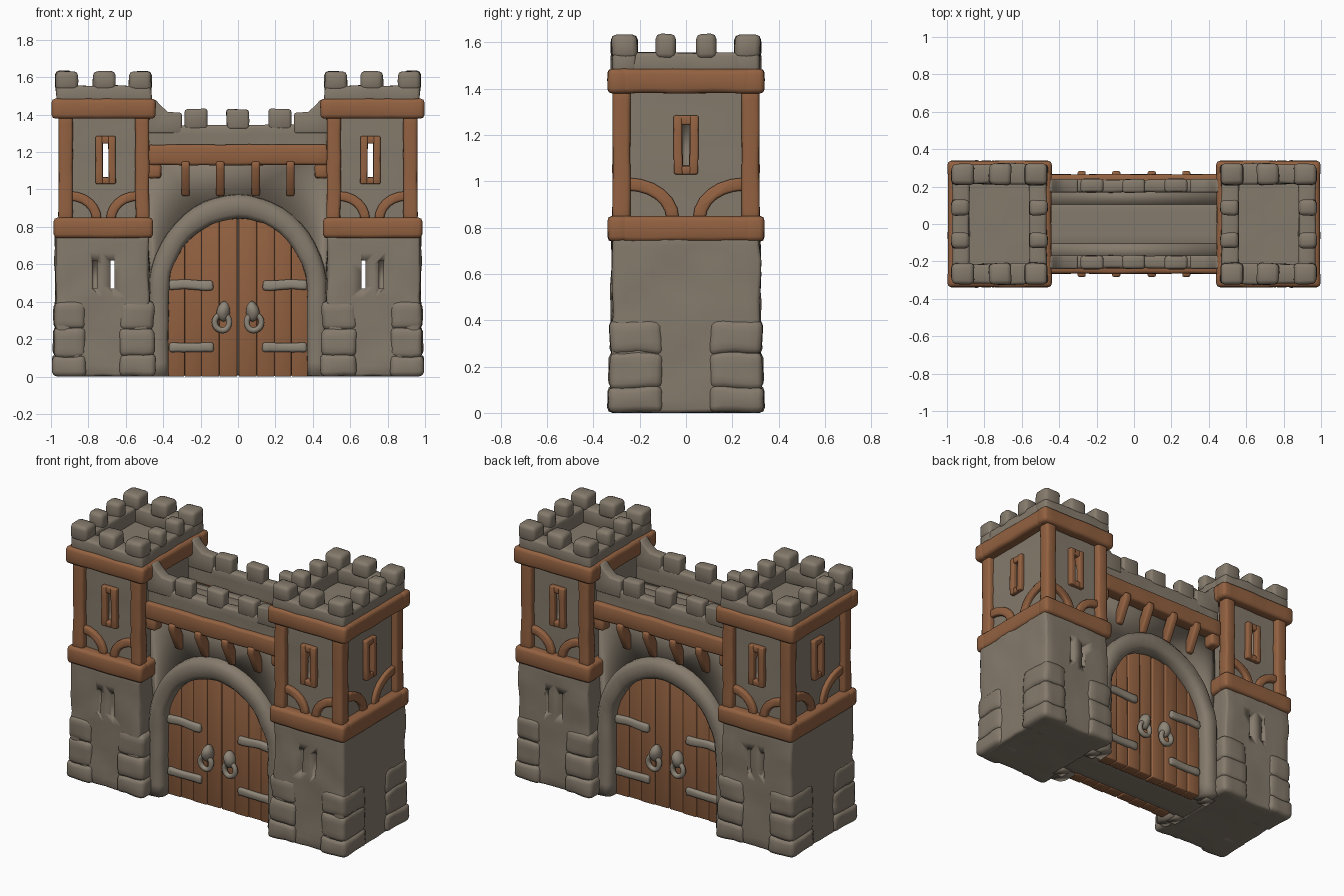
import bpy, bmesh, math
from mathutils import Vector, Matrix, noise

if "Cube" in bpy.data.objects:
    bpy.data.objects.remove(bpy.data.objects["Cube"])


def material(name, rgb):
    m = bpy.data.materials.new(name)
    m.diffuse_color = (*rgb, 1)
    m.use_nodes = True
    m.node_tree.nodes["Principled BSDF"].inputs["Base Color"].default_value = m.diffuse_color
    return m


STONE = material("stone", (0.235, 0.196, 0.150))
WOOD = material("wood", (0.29, 0.120, 0.052))
IRON = material("grey_iron", (0.27, 0.235, 0.185))


def finish(name, bm, mat, mirror="", bevel=0.0, rough=0.0, cutter=None):
    """Roughen the mesh, then soften, cut and mirror it with modifiers."""
    for v in bm.verts:
        if rough:
            v.co += noise.noise_vector(v.co * 8) * rough + noise.noise_vector(v.co * 19) * rough * 0.4
        v.co.z = max(v.co.z, 0)
    bmesh.ops.recalc_face_normals(bm, faces=bm.faces)
    me = bpy.data.meshes.new(name)
    bm.to_mesh(me)
    bm.free()
    me.materials.append(mat)
    me.polygons.foreach_set("use_smooth", [True] * len(me.polygons))
    ob = bpy.data.objects.new(name, me)
    bpy.context.collection.objects.link(ob)
    if bevel:
        b = ob.modifiers.new("soften", "BEVEL")
        b.width, b.segments, b.limit_method, b.angle_limit = bevel, 2, "ANGLE", math.radians(50)
    if cutter:
        c = ob.modifiers.new("slits", "BOOLEAN")
        c.operation, c.object, c.solver = "DIFFERENCE", cutter, "EXACT"
    if mirror:
        m = ob.modifiers.new("mirror", "MIRROR")
        m.use_axis = ("X" in mirror, "Y" in mirror, False)
        m.use_mirror_merge = False
    return ob


def add_box(bm, x, y, z, cell=0.0):
    lo, hi = Vector((x[0], y[0], z[0])), Vector((x[1], y[1], z[1]))
    size = hi - lo
    mat = Matrix.Translation((lo + hi) / 2) @ Matrix.Diagonal((*size, 1))
    bmesh.ops.create_cube(bm, size=1, matrix=mat)
    for a in range(3 if cell else 0):
        n = max(1, round(size[a] / cell))
        for i in range(1, n):
            co, no = lo.copy(), Vector((0, 0, 0))
            co[a] += size[a] * i / n
            no[a] = 1
            bmesh.ops.bisect_plane(bm, geom=bm.verts[:] + bm.edges[:] + bm.faces[:], plane_co=co, plane_no=no)


def block(name, x, y, z, mat=STONE, mirror="XY", bevel=0.015, rough=0.01, cell=0.06, cutter=None):
    bm = bmesh.new()
    add_box(bm, x, y, z, cell)
    return finish(name, bm, mat, mirror, bevel, rough, cutter)


def prism(name, pts, axis, a, b, mat, mirror="XY", bevel=0.01):
    """Extrude a 2D outline along x (outline in y,z) or y (outline in x,z)."""
    bm = bmesh.new()
    rings = [[bm.verts.new((u, w, v) if axis == "y" else (w, u, v)) for u, v in pts] for w in (a, b)]
    for r in rings:
        bm.faces.new(r)
    n = len(pts)
    for i in range(n):
        j = (i + 1) % n
        bm.faces.new((rings[0][i], rings[0][j], rings[1][j], rings[1][i]))
    return finish(name, bm, mat, mirror, bevel)


# ---- Towers ----
bm = bmesh.new()
add_box(bm, (0.66, 0.682), (-0.5, 0.5), (0.47, 0.62))
for s in (-1, 1):
    add_box(bm, (0.755, 0.777), sorted((s * 0.24, s * 0.5)), (0.47, 0.62))
add_box(bm, (0.693, 0.723), (-0.5, 0.5), (1.06, 1.25))
add_box(bm, (0.83, 1.1), (-0.014, 0.014), (1.07, 1.26))
slits = finish("slit_cutter", bm, STONE)
slits.hide_render = True
slits.display_type = "WIRE"

block("tower_base", (0.475, 0.975), (-0.318, 0.318), (0, 0.78), mirror="X", rough=0.012, cutter=slits)
block("tower_upper", (0.51, 0.925), (-0.278, 0.278), (0.76, 1.46), mirror="X", rough=0.004, cutter=slits)

# corner stones in courses
courses = [(0, 0.115, 0.010), (0.105, 0.26, 0.003), (0.25, 0.40, 0.0)]
for z0, z1, out in courses:
    block("corner_stone_outer", (0.81, 0.984 + out), (0.10, 0.327 + out), (z0, z1), bevel=0.025, rough=0.012)
    block("corner_stone_inner", (0.45 - out, 0.635), (0.10, 0.327 + out), (z0, z1), bevel=0.025, rough=0.012)

# timber belts
for label, z, x0, x1 in (("lower", (0.74, 0.85), 0.455, 0.985), ("upper", (1.38, 1.485), 0.44, 0.997)):
    block(label + "_belt_front", (x0, x1), (0.25, 0.338), z, WOOD, rough=0.004, bevel=0.02)
    block(label + "_belt_outer", (x1 - 0.09, x1 - 0.002), (-0.3, 0.3), z, WOOD, "X", rough=0.004, bevel=0.02)
    block(label + "_belt_inner", (x0 + 0.002, x0 + 0.09), (-0.3, 0.3), z, WOOD, "X", rough=0.004, bevel=0.02)

# timber posts
block("post_outer", (0.885, 0.96), (0.24, 0.317), (0.82, 1.41), WOOD, rough=0.006)
block("post_inner", (0.475, 0.55), (0.24, 0.317), (0.82, 1.41), WOOD, rough=0.006)


def brace(corner, rx, rz, t, sign):
    angles = [math.radians(90 * i / 6) for i in range(7)]
    outer = [(corner + sign * rx * math.cos(a), 0.84 + rz * math.sin(a)) for a in angles]
    inner = [(corner + sign * (rx - t) * math.cos(a), 0.84 + (rz - t) * math.sin(a)) for a in angles]
    return outer + inner[::-1]


# curved braces
prism("brace_front_outer", brace(0.895, 0.165, 0.15, 0.05, -1), "y", 0.26, 0.305, WOOD)
prism("brace_front_inner", brace(0.54, 0.165, 0.15, 0.05, 1), "y", 0.26, 0.305, WOOD)
prism("brace_side", brace(0.25, 0.22, 0.175, 0.055, -1), "x", 0.9, 0.948, WOOD)

# window frames
for x in ((0.655, 0.692), (0.724, 0.762)):
    block("front_window_jamb", x, (0.26, 0.308), (1.03, 1.285), WOOD, rough=0.004, bevel=0.007)
for z in ((1.03, 1.065), (1.245, 1.285)):
    block("front_window_rail", (0.66, 0.757), (0.26, 0.305), z, WOOD, rough=0.004, bevel=0.007)
    block("side_window_rail", (0.91, 0.95), (-0.048, 0.048), z, WOOD, "X", rough=0.004, bevel=0.007)
block("side_window_jamb", (0.91, 0.953), (0.015, 0.052), (1.03, 1.285), WOOD, rough=0.004, bevel=0.007)

# tower parapet and merlons
low, high = (1.45, 1.555), (1.53, 1.633)
block("parapet_front", (0.465, 0.972), (0.215, 0.32), low, rough=0.008)
block("parapet_outer", (0.88, 0.97), (-0.25, 0.25), low, mirror="X", rough=0.008)
block("parapet_inner", (0.467, 0.56), (-0.25, 0.25), low, mirror="X", rough=0.008)
for x in ((0.462, 0.585), (0.655, 0.775), (0.855, 0.975)):
    block("merlon_front", x, (0.21, 0.322), high, bevel=0.022, rough=0.008)
for x in ((0.46, 0.56), (0.88, 0.977)):
    block("merlon_side", x, (0.045, 0.13), high, bevel=0.022, rough=0.008)

# ---- Gatehouse ----
SPRING = 0.45


def arch(a, h, n=24):
    legs = [(a, SPRING * i / 6) for i in range(6)]
    top = [(a * math.cos(math.pi * i / n), SPRING + h * math.sin(math.pi * i / n)) for i in range(n + 1)]
    return legs + top + [(-x, z) for x, z in legs[::-1]]


block("gate_core", (-0.49, 0.49), (-0.12, 0.12), (0.005, 1.22), mirror="", rough=0.0)
prism("gate_wall", arch(0.42, 0.46) + [(-0.49, 0), (-0.49, 1.22), (0.49, 1.22), (0.49, 0)],
      "y", 0.10, 0.19, STONE, "Y", 0)

# arch surround, a rounded section swept along the opening
bm = bmesh.new()
section = [(0, 0.12), (0, 0.225), (0.2, 0.248), (0.75, 0.252), (1, 0.225), (1.05, 0.12)]
rings = [[bm.verts.new((i[0] + (o[0] - i[0]) * t, y, i[1] + (o[1] - i[1]) * t)) for t, y in section]
         for i, o in zip(arch(0.37, 0.395), arch(0.475, 0.52))]
for r, q in zip(rings, rings[1:]):
    for k in range(6):
        bm.faces.new((r[k], r[(k + 1) % 6], q[(k + 1) % 6], q[k]))
bm.faces.new(rings[0])
bm.faces.new(rings[-1])
finish("arch_surround", bm, STONE, "Y", 0, 0.008)

# door planks
edges = [0.004, 0.10, 0.195, 0.285, 0.375]
for k, (a, b) in enumerate(zip(edges, edges[1:])):
    xs = [a + (b - a) * i / 5 for i in range(6)]
    top = [(x, SPRING + 0.405 * math.sqrt(max(0, 1 - (x / 0.376) ** 2))) for x in xs]
    prism("door_plank", [(b, 0), (a, 0)] + top, "y", 0.10, 0.172 + 0.006 * (k % 2), WOOD, bevel=0.006)

# hinges and knockers
for z in (0.155, 0.49):
    block("hinge", (0.13, 0.37), (0.165, 0.2), (z - 0.026, z + 0.026), IRON, bevel=0.014, rough=0.007, cell=0.04)
bm = bmesh.new()
bmesh.ops.create_icosphere(bm, subdivisions=3, radius=1,
                           matrix=Matrix.Translation((0.075, 0.195, 0.35)) @ Matrix.Diagonal((0.035, 0.04, 0.055, 1)))
finish("knocker_boss", bm, IRON, "XY", 0, 0.012)
bm = bmesh.new()
loops = []
for i in range(20):
    a = 2 * math.pi * i / 20
    loops.append([bm.verts.new(((0.038 + 0.016 * math.cos(t)) * math.cos(a) + 0.085, 0.205 + 0.016 * math.sin(t),
                                (0.042 + 0.016 * math.cos(t)) * math.sin(a) + 0.29))
                  for t in [2 * math.pi * j / 8 for j in range(8)]])
for i in range(20):
    r, q = loops[i], loops[(i + 1) % 20]
    for j in range(8):
        bm.faces.new((r[j], r[(j + 1) % 8], q[(j + 1) % 8], q[j]))
finish("knocker_ring", bm, IRON, "XY", 0, 0.005)

# timber beam and slanted struts
block("gate_beam", (-0.48, 0.48), (0.17, 0.266), (1.13, 1.24), WOOD, "Y", rough=0.004)
strut = [(0.18, 1.05), (0.23, 1.15), (0.283, 1.15), (0.283, 1.11), (0.21, 0.965), (0.18, 0.965)]
for x in (0.095, 0.28):
    prism("strut", strut, "x", x - 0.022, x + 0.022, WOOD)
block("beam_end_support", (0.41, 0.48), (0.17, 0.255), (1.06, 1.14), WOOD, rough=0.004)

# gatehouse parapet and merlons
block("gate_parapet", (-0.48, 0.48), (0.17, 0.237), (1.19, 1.345), mirror="Y", rough=0.006)
block("gate_merlon_centre", (-0.06, 0.06), (0.168, 0.24), (1.32, 1.43), mirror="Y", rough=0.006)
block("gate_merlon_side", (0.165, 0.285), (0.168, 0.24), (1.32, 1.43), rough=0.006)
prism("gate_parapet_end", [(0.30, 1.3), (0.30, 1.41), (0.375, 1.415), (0.415, 1.45), (0.44, 1.48), (0.48, 1.48), (0.48, 1.3)],
      "y", 0.168, 0.24, STONE)
